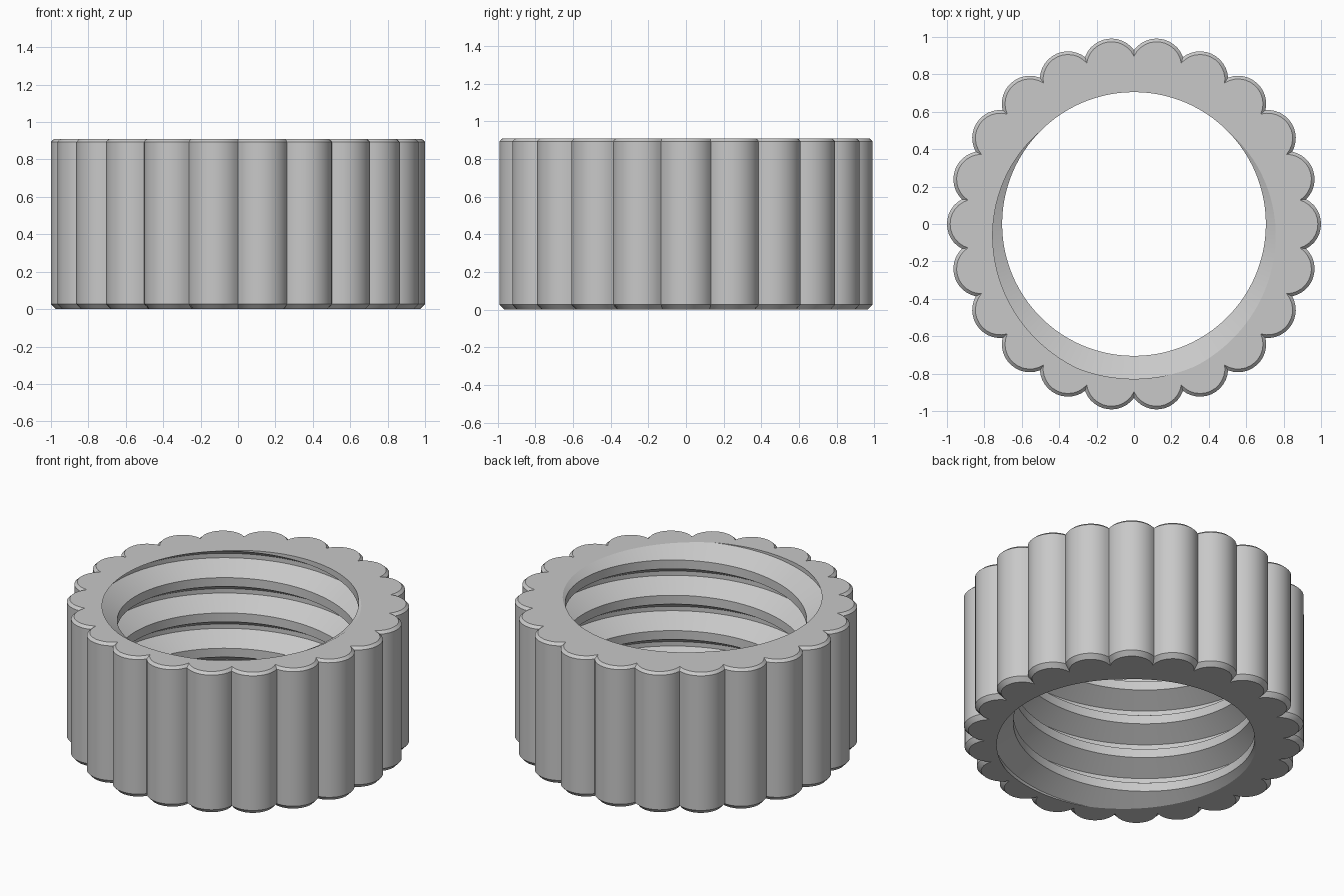
import bpy, bmesh
from math import pi, sin, cos, tau, atan2, sqrt

if "Cube" in bpy.data.objects:
    bpy.data.objects.remove(bpy.data.objects["Cube"])

HEIGHT = 0.91
LOBES = 22
LOBE_CENTRE, LOBE_RADIUS = 0.85, 0.15
LOBE_STEPS = 12
CREST, ROOT = 0.705, 0.828        # thread radii
PITCH = HEIGHT / 4
COLUMNS = 128                     # facets around the thread

steel = bpy.data.materials.new("plain_grey")
steel.use_nodes = True
grey = (0.58, 0.58, 0.58, 1)
steel.diffuse_color = grey
steel.node_tree.nodes["Principled BSDF"].inputs["Base Color"].default_value = grey

bm = bmesh.new()


def lobed_ring(z, inset):
    """Closed ring of scallops, shrunk by a true offset."""
    radius = LOBE_RADIUS - inset
    half = pi / LOBES
    cusp = LOBE_CENTRE * cos(half) + sqrt(radius ** 2 - (LOBE_CENTRE * sin(half)) ** 2)
    swing = atan2(cusp * sin(half), cusp * cos(half) - LOBE_CENTRE)
    ring = []
    for lobe in range(LOBES):
        turn = lobe * tau / LOBES
        for step in range(LOBE_STEPS):
            a = turn + swing * (2 * step / LOBE_STEPS - 1)
            ring.append(bm.verts.new((LOBE_CENTRE * cos(turn) + radius * cos(a),
                                      LOBE_CENTRE * sin(turn) + radius * sin(a), z)))
    return ring


def loft(a, b):
    n = len(a)
    for i in range(n):
        j = (i + 1) % n
        bm.faces.new((a[i], a[j], b[j], b[i]))


# Helical thread: crest, rising flank, root, falling flank
profile = [(-0.378, CREST), (-0.128, CREST), (0.1845, ROOT), (0.3095, ROOT)]
columns = []
for c in range(COLUMNS + 1):
    a = tau * c / COLUMNS
    columns.append([bm.verts.new((r * cos(a), r * sin(a), (k + p + c / COLUMNS) * PITCH))
                    for k in range(-2, 7) for p, r in profile])
for left, right in zip(columns, columns[1:]):
    for i in range(len(left) - 1):
        bm.faces.new((left[i], left[i + 1], right[i + 1], right[i]))

# Trim the thread flush with both end faces
for z, up in ((0, -1), (HEIGHT, 1)):
    bmesh.ops.bisect_plane(bm, geom=bm.verts[:] + bm.edges[:] + bm.faces[:], dist=1e-6,
                           plane_co=(0, 0, z), plane_no=(0, 0, up), clear_outer=True)
bmesh.ops.remove_doubles(bm, verts=bm.verts[:], dist=1e-5)

# Scalloped grip with chamfered rims
rings = [lobed_ring(0, 0.025), lobed_ring(0.027, 0),
         lobed_ring(HEIGHT - 0.016, 0), lobed_ring(HEIGHT, 0.017)]
for low, high in zip(rings, rings[1:]):
    loft(low, high)

# Flat end faces between grip and thread
for z in (0, HEIGHT):
    rim = [e for e in bm.edges if e.is_boundary and all(abs(v.co.z - z) < 1e-4 for v in e.verts)]
    bmesh.ops.triangle_fill(bm, edges=rim, use_beauty=True, normal=(0, 0, 1 if z else -1))

bmesh.ops.recalc_face_normals(bm, faces=bm.faces[:])
mesh = bpy.data.meshes.new("threaded_ring_nut")
bm.to_mesh(mesh)
bm.free()
mesh.materials.append(steel)

nut = bpy.data.objects.new("threaded_ring_nut", mesh)
bpy.context.collection.objects.link(nut)
bpy.ops.object.select_all(action="DESELECT")
nut.select_set(True)
bpy.context.view_layer.objects.active = nut
bpy.ops.object.shade_smooth_by_angle(angle=0.45)
